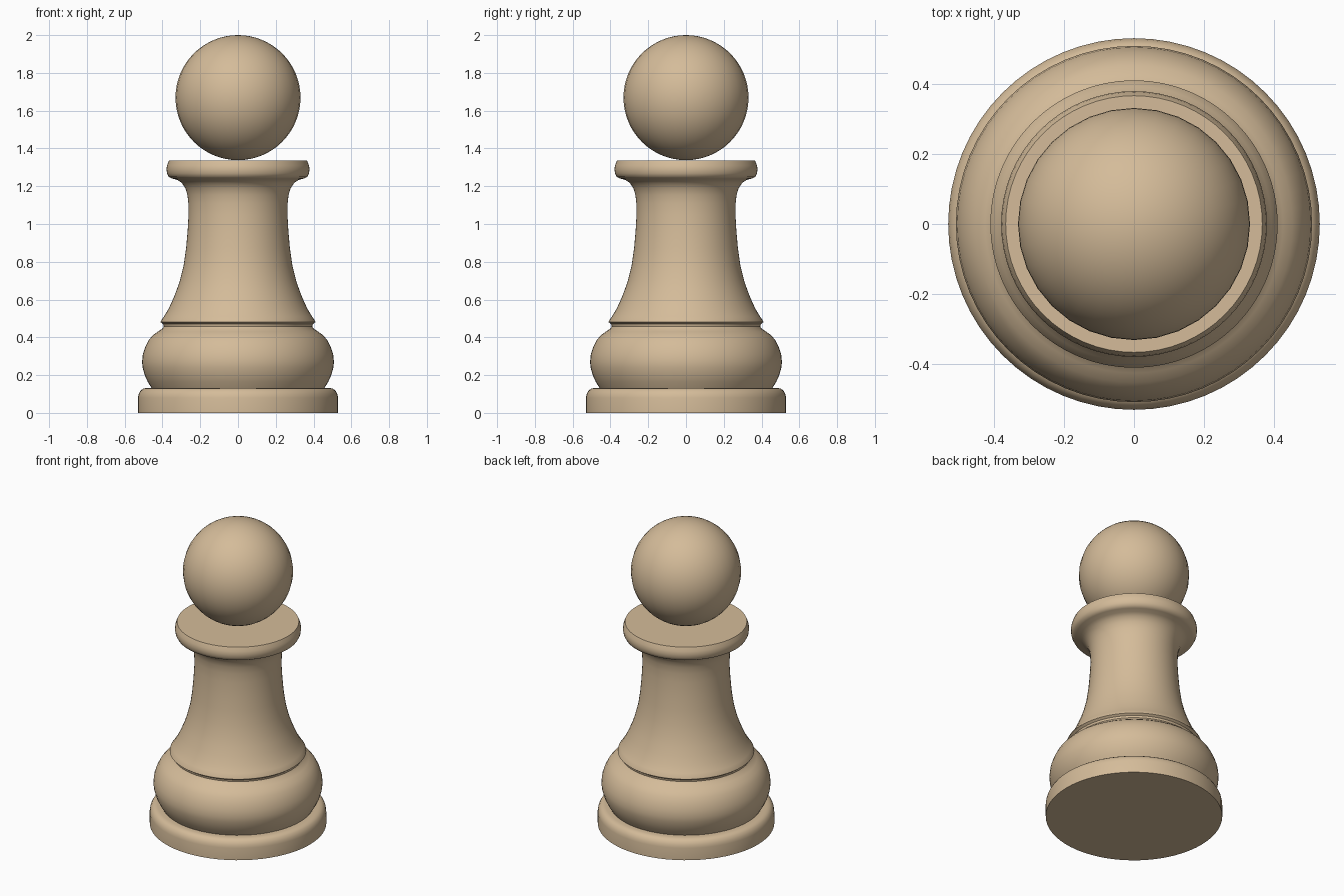
import bpy, math

if "Cube" in bpy.data.objects:
    bpy.data.objects.remove(bpy.data.objects["Cube"])


def lathe(name, profile, segments=64):
    """Revolve (radius, height) points around z and cap both ends."""
    n = segments
    verts = [(r * math.cos(2 * math.pi * i / n), r * math.sin(2 * math.pi * i / n), z)
             for r, z in profile for i in range(n)]
    faces = [(k * n + i, k * n + (i + 1) % n, (k + 1) * n + (i + 1) % n, (k + 1) * n + i)
             for k in range(len(profile) - 1) for i in range(n)]
    faces.append(tuple(reversed(range(n))))
    faces.append(tuple(range((len(profile) - 1) * n, len(profile) * n)))
    mesh = bpy.data.meshes.new(name)
    mesh.from_pydata(verts, [], faces)
    obj = bpy.data.objects.new(name, mesh)
    bpy.context.collection.objects.link(obj)
    return finish(obj)


def finish(obj):
    """Colour and smooth a part."""
    obj.data.materials.append(wood)
    bpy.ops.object.select_all(action='DESELECT')
    obj.select_set(True)
    bpy.context.view_layer.objects.active = obj
    bpy.ops.object.shade_smooth_by_angle(angle=math.radians(40))
    return obj


wood = bpy.data.materials.new("pale_wood")
wood.diffuse_color = (0.66, 0.50, 0.32, 1)
wood.use_nodes = True
wood.node_tree.nodes["Principled BSDF"].inputs["Base Color"].default_value = wood.diffuse_color

# Foot disc, bulging base, flared stem and collar in one turned profile
lathe("body", [
    (0.53, 0), (0.53, 0.08), (0.526, 0.1), (0.516, 0.118), (0.503, 0.128), (0.485, 0.132),
    (0.458, 0.132), (0.478, 0.165), (0.494, 0.2), (0.505, 0.24), (0.508, 0.27),
    (0.504, 0.31), (0.491, 0.35), (0.473, 0.385), (0.452, 0.41), (0.425, 0.43),
    (0.402, 0.445), (0.393, 0.457), (0.396, 0.47), (0.41, 0.48), (0.408, 0.488),
    (0.392, 0.51), (0.368, 0.55), (0.345, 0.6), (0.325, 0.65), (0.308, 0.7),
    (0.288, 0.78), (0.275, 0.87), (0.267, 0.96), (0.262, 1.05), (0.263, 1.11),
    (0.268, 1.155), (0.279, 1.19), (0.297, 1.217), (0.32, 1.233), (0.35, 1.241),
    (0.367, 1.25), (0.376, 1.268), (0.379, 1.29), (0.376, 1.31), (0.366, 1.335),
])

# Round head resting on the collar
bpy.ops.mesh.primitive_uv_sphere_add(segments=32, ring_count=32, radius=0.331,
                                     location=(0, 0, 1.669))
head = bpy.context.object
head.name = "head"
finish(head)
